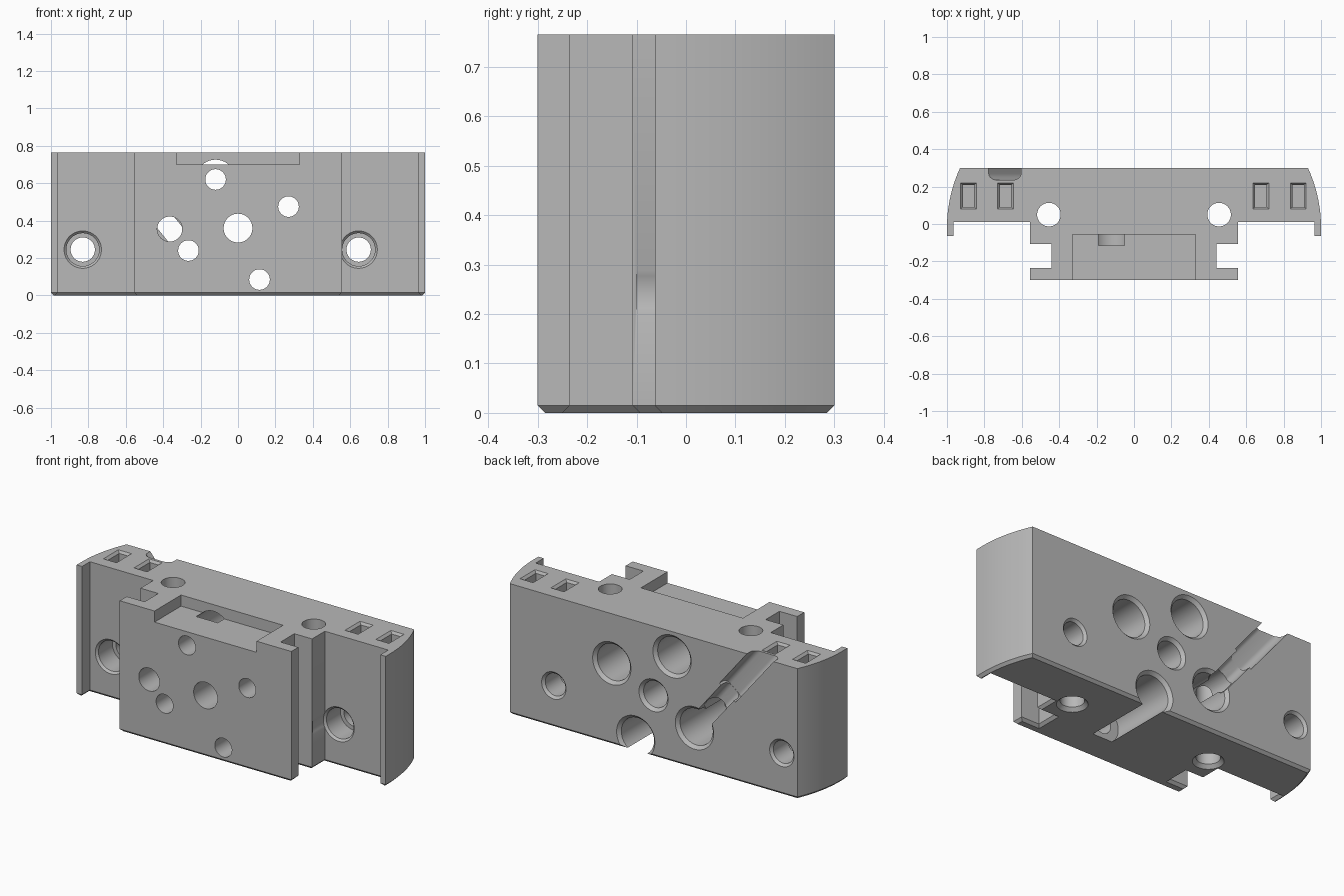
import bpy, bmesh, math
from mathutils import Vector, Matrix

if "Cube" in bpy.data.objects:
    bpy.data.objects.remove(bpy.data.objects["Cube"], do_unlink=True)

H = 0.765       # block height
CH = 0.015      # chamfer round the bottom edge

grey = bpy.data.materials.new("Plain grey")
grey.use_nodes = True
grey.diffuse_color = (0.48, 0.48, 0.48, 1)
grey.node_tree.nodes["Principled BSDF"].inputs["Base Color"].default_value = (0.48, 0.48, 0.48, 1)


def loft(name, rings):
    """Closed solid skinned through rings with equal point counts."""
    bm = bmesh.new()
    vs = [[bm.verts.new(p) for p in ring] for ring in rings]
    n = len(rings[0])
    for a, b in zip(vs, vs[1:]):
        for i in range(n):
            j = (i + 1) % n
            bm.faces.new((a[i], a[j], b[j], b[i]))
    bm.faces.new(vs[0][::-1])
    bm.faces.new(vs[-1])
    bmesh.ops.recalc_face_normals(bm, faces=bm.faces)
    me = bpy.data.meshes.new(name)
    bm.to_mesh(me)
    bm.free()
    me.materials.append(grey)
    ob = bpy.data.objects.new(name, me)
    bpy.context.collection.objects.link(ob)
    return ob


def inset(poly, d):
    """Offset a counter-clockwise outline inwards with mitred corners."""
    out = []
    for i, p in enumerate(poly):
        a = (p - poly[i - 1]).normalized()
        b = (poly[(i + 1) % len(poly)] - p).normalized()
        na, nb = Vector((-a.y, a.x)), Vector((-b.y, b.x))
        out.append(p + (na + nb) * d / (1 + na.dot(nb)))
    return out


# Main body: plan outline, right half from front to back, then mirrored
half = [(0.555, -0.3), (0.555, -0.235), (0.44, -0.235), (0.44, -0.108),
        (0.555, -0.108), (0.555, 0.01), (0.965, 0.01), (0.965, -0.063), (1.0, -0.063)]
R = 0.766
for k in range(13):
    y = -0.02 + 0.32 * k / 12
    half.append((1 - R + math.sqrt(R * R - (y + 0.02) ** 2), y))
outline = [Vector(p) for p in half] + [Vector((-x, y)) for x, y in reversed(half)]
body = loft("mounting_block", [
    [(p.x, p.y, 0) for p in inset(outline, CH)],
    [(p.x, p.y, CH) for p in outline],
    [(p.x, p.y, H) for p in outline]])


def cut(cutter):
    cutter.hide_render = True
    mod = body.modifiers.new("cut", 'BOOLEAN')
    mod.operation = 'DIFFERENCE'
    mod.solver = 'EXACT'
    mod.object = cutter
    bpy.context.view_layer.objects.active = body
    bpy.ops.object.modifier_apply(modifier=mod.name)
    bpy.data.objects.remove(cutter, do_unlink=True)


def bore(steps, place, seg=48):
    """Round stepped hole; steps are (distance along axis, radius)."""
    angles = [2 * math.pi * (i + 0.5) / seg for i in range(seg)]
    cut(loft("bore_cutter", [[place(r * math.cos(t), r * math.sin(t), d) for t in angles]
                             for d, r in steps]))


def along_y(x, z, steps):
    bore(steps, lambda u, v, d: (x + u, d, z + v))


def box(x, y, z0, z1, w0, l0, w1, l1):
    """Tapered box cutter, size w0 x l0 at z0 and w1 x l1 at z1."""
    ring = lambda z, w, l: [(x + sx * w / 2, y + sy * l / 2, z)
                            for sx, sy in ((-1, -1), (1, -1), (1, 1), (-1, 1))]
    return loft("box_cutter", [ring(z0, w0, l0), ring(z1, w1, l1)])


# Shallow recess at the top of the front plate
cut(box(0, -0.2025, 0.70, 0.80, 0.66, 0.295, 0.66, 0.295))

# Counterbored holes, wide from the back
for x, z in ((-0.12, 0.62), (0.27, 0.475), (-0.265, 0.24), (0.115, 0.085)):
    along_y(x, z, [(-0.32, 0.055), (-0.115, 0.055), (-0.115, 0.106),
                   (0.282, 0.106), (0.301, 0.125), (0.32, 0.125)])

# Centre hole and cable hole
along_y(0, 0.36, [(-0.32, 0.077), (0.282, 0.077), (0.301, 0.095), (0.32, 0.095)])
along_y(-0.365, 0.355, [(-0.32, 0.067), (0.27, 0.067)])

# Side fixing holes, counterbored from the front
for x in (-0.83, 0.645):
    along_y(x, 0.245, [(-0.1, 0.1), (0.01, 0.1), (0.022, 0.088), (0.15, 0.088),
                       (0.15, 0.065), (0.286, 0.065), (0.301, 0.08), (0.32, 0.08)])

# Vertical through holes, chamfered underneath
for x in (-0.455, 0.455):
    bore([(-0.02, 0.082), (0, 0.082), (0.02, 0.063), (0.8, 0.063)],
         lambda u, v, d: (x + u, 0.05 + v, d))

# Rectangular pockets in the top, with a sloping rim
for x in (-0.885, -0.687, 0.678, 0.878):
    cut(box(x, 0.15, 0.66, 0.80, 0.06, 0.118, 0.06, 0.118))
    cut(box(x, 0.15, H - 0.014, H + 0.001, 0.06, 0.118, 0.087, 0.14))

# Slanted cable groove across the back, wider towards the top
axis = Vector((-0.63, 0, 0.777)).normalized()
side = Vector((axis.z, 0, -axis.x))
start = Vector((-0.265, 0, 0.24))


def groove(s0, s1, w, floor):
    r = 0.035
    sec = [(w, 0.33)]
    for k in range(9):
        t = math.pi / 2 * k / 8
        sec.append((w - r + r * math.cos(t), floor + r - r * math.sin(t)))
    sec += [(-u, y) for u, y in reversed(sec)]
    cut(loft("groove_cutter", [[start + axis * s + side * u + Vector((0, y, 0))
                                for u, y in sec] for s in (s0, s1)]))


groove(0.02, 0.42, 0.054, 0.236)
groove(0.34, 0.85, 0.067, 0.235)

# Smooth curved walls, keep machined edges crisp
bpy.ops.object.select_all(action='DESELECT')
body.select_set(True)
bpy.context.view_layer.objects.active = body
bpy.ops.object.shade_smooth_by_angle(angle=math.radians(25))
